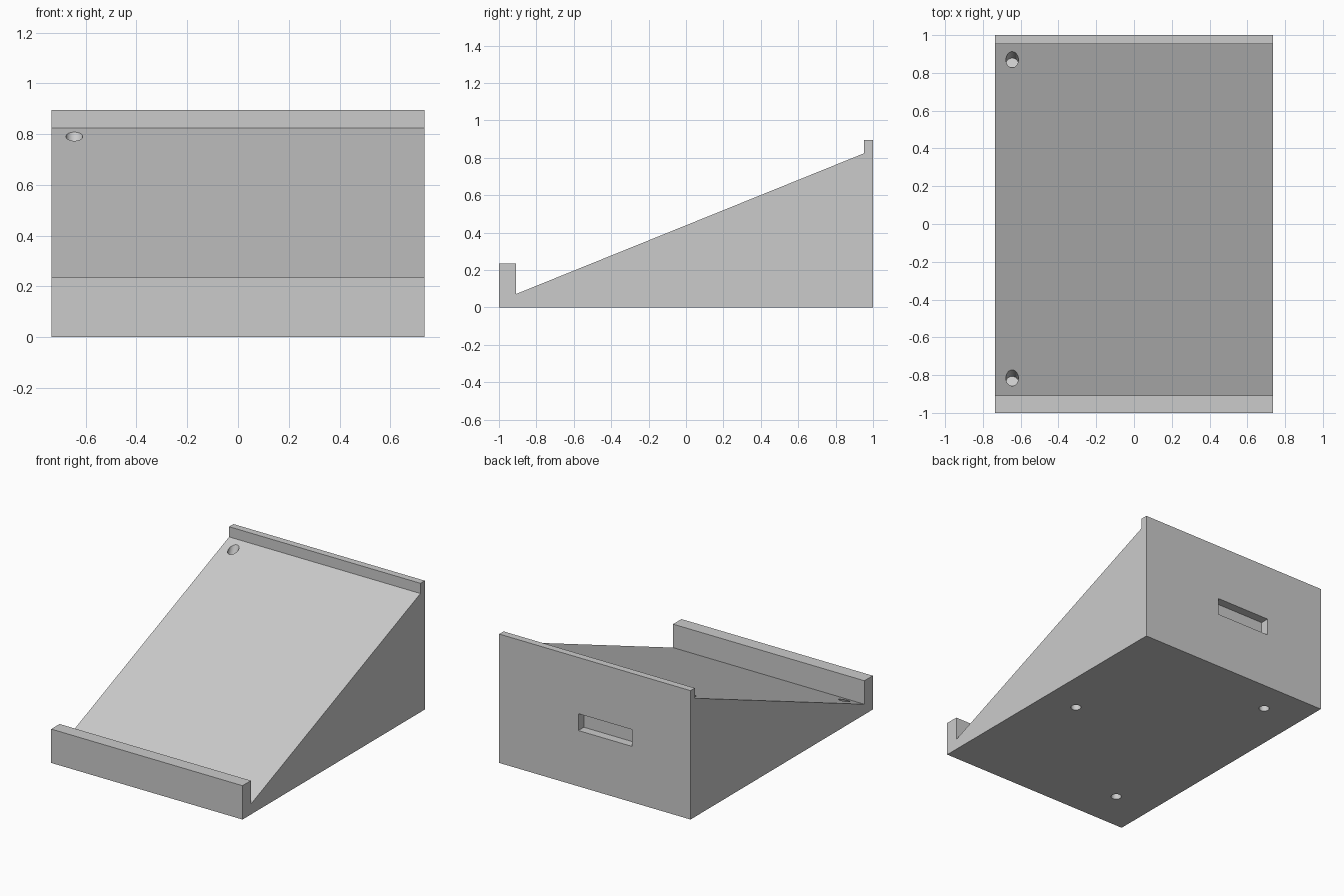
import bpy
import bmesh
import math
from mathutils import Matrix, Vector

if "Cube" in bpy.data.objects:
    bpy.data.objects.remove(bpy.data.objects["Cube"], do_unlink=True)

HALF_WIDTH = 0.735
SLOPE_START = Vector((-0.908, 0.072))
SLOPE_END = Vector((0.952, 0.824))
HOLE_RADIUS = 0.033
HOLE_DEPTH = 0.06

grey = bpy.data.materials.new("plain_grey")
grey.use_nodes = True
grey.diffuse_color = (0.6, 0.6, 0.6, 1)
grey.node_tree.nodes["Principled BSDF"].inputs["Base Color"].default_value = grey.diffuse_color


def make_object(name, bm):
    bmesh.ops.recalc_face_normals(bm, faces=bm.faces)
    mesh = bpy.data.meshes.new(name)
    bm.to_mesh(mesh)
    bm.free()
    mesh.materials.append(grey)
    obj = bpy.data.objects.new(name, mesh)
    bpy.context.collection.objects.link(obj)
    return obj


# Wedge body with front and back lips, extruded from its side profile
profile = [(-1, 0), (1, 0), (1, 0.895), (SLOPE_END.x, 0.895), SLOPE_END,
           SLOPE_START, (SLOPE_START.x, 0.235), (-1, 0.235)]
bm = bmesh.new()
side = bm.faces.new([bm.verts.new((-HALF_WIDTH, p[0], p[1])) for p in profile])
extruded = bmesh.ops.extrude_face_region(bm, geom=[side])
moved = [v for v in extruded["geom"] if isinstance(v, bmesh.types.BMVert)]
bmesh.ops.translate(bm, verts=moved, vec=(2 * HALF_WIDTH, 0, 0))
body = make_object("sloped_stand", bm)

# Cutters for the round sockets and the rear slot
cutters = bmesh.new()


def add_socket(location, tilt):
    matrix = Matrix.Translation(location) @ Matrix.Rotation(tilt, 4, "X")
    bmesh.ops.create_cone(cutters, cap_ends=True, segments=32, radius1=HOLE_RADIUS,
                          radius2=HOLE_RADIUS, depth=2 * HOLE_DEPTH, matrix=matrix)


# Leaning sockets in the sloped face
run = SLOPE_END - SLOPE_START
gradient = run.y / run.x
for y in (-0.815, 0.87):
    z = SLOPE_START.y + (y - SLOPE_START.x) * gradient
    add_socket((-0.645, y, z), -math.atan(gradient))

# Upright sockets in the underside
for x, y in ((0.49, 0), (-0.45, 0.77), (-0.45, -0.715)):
    add_socket((x, y, 0), 0)

# Shallow rectangular slot in the back
slot = Matrix.Translation((-0.08, 1, 0.446)) @ Matrix.Diagonal((0.413, 0.12, 0.117, 1))
bmesh.ops.create_cube(cutters, size=1, matrix=slot)
cutter = make_object("recess_cutter", cutters)
cutter.hide_render = True

# Cut the recesses and drop the helper
cut = body.modifiers.new("recesses", "BOOLEAN")
cut.operation = "DIFFERENCE"
cut.solver = "EXACT"
cut.object = cutter
bpy.ops.object.select_all(action="DESELECT")
bpy.context.view_layer.objects.active = body
body.select_set(True)
bpy.ops.object.modifier_apply(modifier=cut.name)
bpy.data.objects.remove(cutter, do_unlink=True)
bpy.ops.object.shade_smooth_by_angle(angle=math.radians(30))
